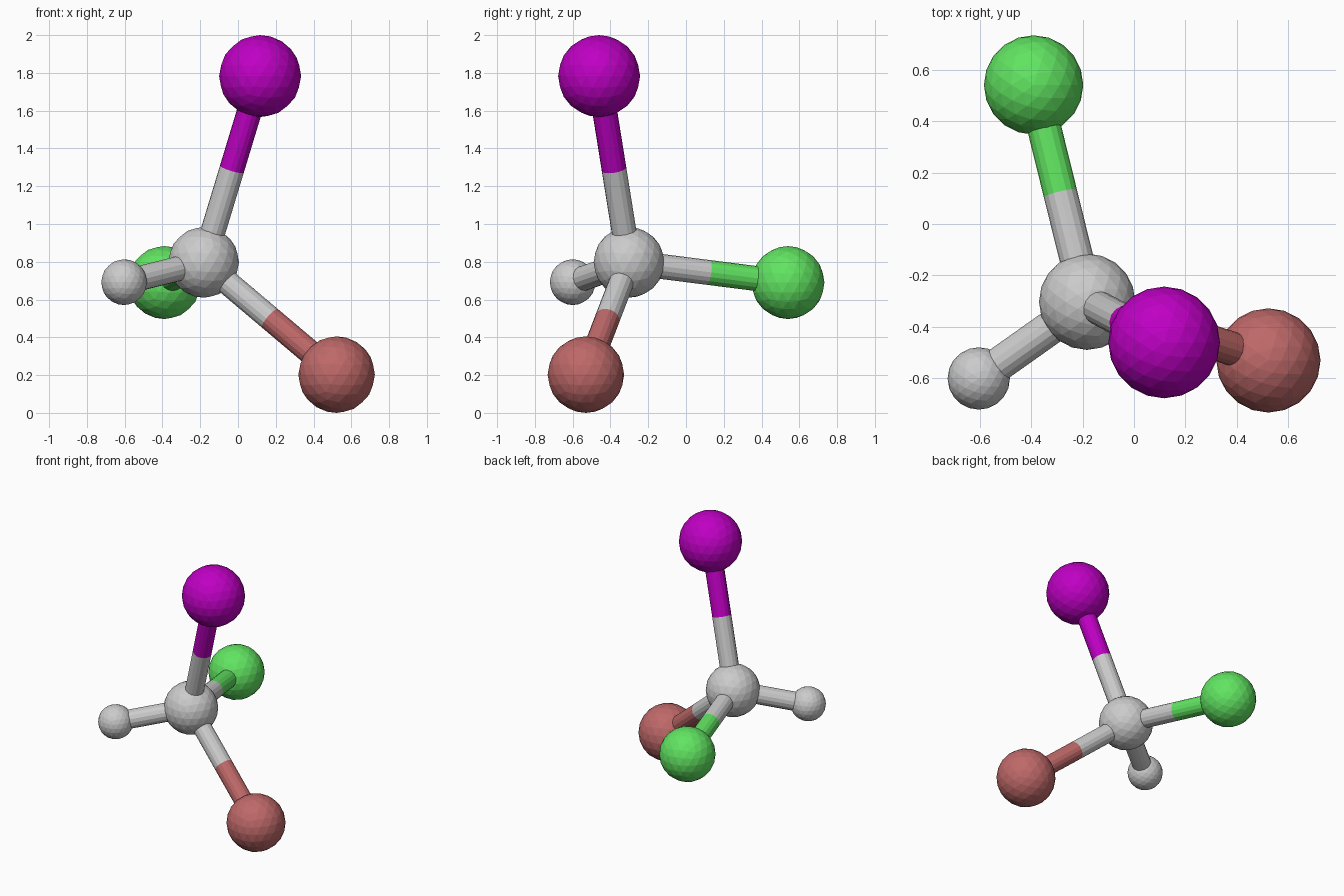
import bpy
from mathutils import Vector

if "Cube" in bpy.data.objects:
    bpy.data.objects.remove(bpy.data.objects["Cube"])

BOND_RADIUS = 0.066


def material(name, rgb):
    m = bpy.data.materials.new(name)
    m.diffuse_color = (*rgb, 1)
    m.use_nodes = True
    m.node_tree.nodes["Principled BSDF"].inputs["Base Color"].default_value = m.diffuse_color
    return m


def finish(name, mat):
    ob = bpy.context.object
    ob.name = name
    if mat:
        ob.data.materials.append(mat)


def atom(name, pos, radius, mat=None):
    bpy.ops.mesh.primitive_ico_sphere_add(subdivisions=3, radius=radius, location=pos)
    finish(name + "_atom", mat)


def rod(name, a, b, mat=None):
    d = b - a
    bpy.ops.mesh.primitive_cylinder_add(vertices=16, radius=BOND_RADIUS, depth=d.length,
                                        location=(a + b) / 2,
                                        rotation=d.to_track_quat('Z', 'Y').to_euler())
    finish(name, mat)


purple = material("purple", (0.52, 0.0, 0.55))
green = material("green", (0.12, 0.78, 0.12))
red = material("dull_red", (0.52, 0.14, 0.14))

# Central atom
centre = Vector((-0.182, -0.302, 0.797))
atom("central", centre, 0.187)

# Outer atoms, each with a two-part bond: grey inner half, coloured outer half
outer = [
    ("purple", (0.117, -0.46, 1.783), 0.217, purple),
    ("green", (-0.39, 0.54, 0.69), 0.193, green),
    ("red", (0.522, -0.53, 0.2025), 0.2025, red),
    ("small_grey", (-0.603, -0.60, 0.692), 0.121, None),
]
for name, pos, radius, mat in outer:
    pos = Vector(pos)
    mid = (centre + pos) / 2
    atom(name, pos, radius, mat)
    rod(name + "_bond_inner", centre, mid)
    rod(name + "_bond_outer", mid, pos, mat)
